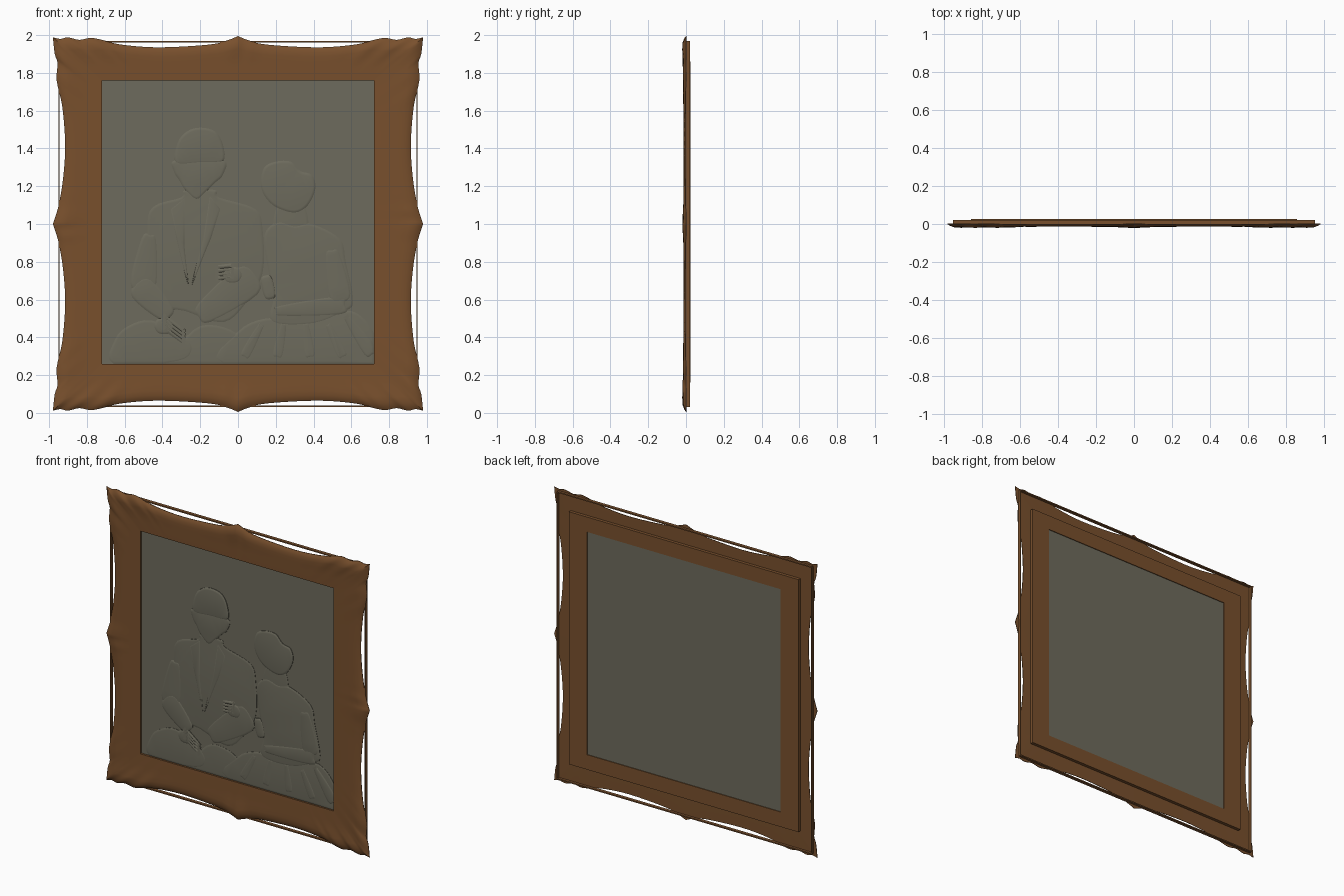
import bpy, bmesh, math
from mathutils import Vector

cube = bpy.data.objects.get("Cube")
if cube:
    bpy.data.objects.remove(cube)


def material(name, colour):
    mat = bpy.data.materials.new(name)
    mat.use_nodes = True
    mat.diffuse_color = colour
    mat.node_tree.nodes["Principled BSDF"].inputs["Base Color"].default_value = colour
    return mat


wood = material("brown wood", (0.19, 0.08, 0.026, 1))
stone = material("grey stone", (0.155, 0.148, 0.11, 1))


def finish(name, bm, mat, smooth=True):
    bmesh.ops.recalc_face_normals(bm, faces=bm.faces)
    mesh = bpy.data.meshes.new(name)
    bm.to_mesh(mesh)
    bm.free()
    obj = bpy.data.objects.new(name, mesh)
    bpy.context.collection.objects.link(obj)
    mesh.materials.append(mat)
    if smooth:
        bpy.ops.object.select_all(action='DESELECT')
        obj.select_set(True)
        bpy.context.view_layer.objects.active = obj
        bpy.ops.object.shade_smooth_by_angle(angle=math.radians(30))
    return obj


def box(name, low, high, mat):
    low, high = Vector(low), Vector(high)
    bm = bmesh.new()
    bmesh.ops.create_cube(bm, size=1)
    for v in bm.verts:
        v.co = (low + high) / 2 + v.co * (high - low)
    return finish(name, bm, mat, False)


def spline(points, steps, closed):
    """Round off a short list of points into a flowing curve."""
    pts = [Vector(p) for p in points]
    n = len(pts)
    pick = (lambda i: pts[i % n]) if closed else (lambda i: pts[max(0, min(n - 1, i))])
    out = []
    for i in range(n if closed else n - 1):
        a, b, c, d = (pick(i + k) for k in (-1, 0, 1, 2))
        for s in range(steps):
            t = s / steps
            out.append(b + (c - a) * t / 2 + (a * 2 - b * 5 + c * 4 - d) * t * t / 2
                       + (b * 3 - a - c * 3 + d) * t ** 3 / 2)
    return out if closed else out + [pts[-1]]


# Carved frame: scalloped outline of one quarter, mirrored to all four
HALF_X, HALF_Z, MID = 0.72, 0.75, 1.01
top_edge = spline([(0, .995), (.05, .975), (.15, .95), (.42, .935), (.62, .95), (.72, .975),
                   (.78, .985), (.84, .975), (.9, .988), (.94, .98), (.98, .988)], 4, False)
side_edge = spline([(.98, .988), (.97, .9), (.955, .85), (.96, .76), (.93, .62), (.915, .42),
                    (.925, .25), (.945, .12), (.96, .06), (.98, 0)], 4, False)
quarter = []
for p in top_edge:
    quarter.append((p, Vector((p.x * HALF_X / .98, HALF_Z))))
for p in side_edge[1:]:
    quarter.append((p, Vector((HALF_X, p.y * HALF_Z / .988))))
half = quarter + [(Vector((o.x, -o.y)), Vector((i.x, -i.y))) for o, i in quarter[-2::-1]]
whole = half + [(Vector((-o.x, o.y)), Vector((-i.x, i.y))) for o, i in half[-2:0:-1]]

# Cross-section as (distance across, depth, extra carving depth)
section = [(0, .004, 0), (0, -.01, 0), (.3, -.012, 0), (.55, -.012, -.002), (.72, -.013, -.007),
           (.85, -.011, -.008), (.95, -.006, -.003), (1, 0, 0), (1, .003, 0), (.6, .004, 0)]
bm = bmesh.new()
loops = []
for outer, inner in whole:
    reach = max(abs(outer.x), abs(outer.y))
    ornament = max(0, min(1, (reach - .93) / .05))
    ripple = .7 + .3 * math.cos((outer.x - outer.y) * 50)
    ring = []
    for across, depth, carve in section:
        p = inner.lerp(outer, across)
        ring.append(bm.verts.new((p.x, depth + carve * ornament * ripple,
                                  1 + p.y + .01 * (1 - across))))
    loops.append(ring)
for k, ring in enumerate(loops):
    after = loops[(k + 1) % len(loops)]
    for j in range(len(section)):
        m = (j + 1) % len(section)
        bm.faces.new((ring[j], ring[m], after[m], after[j]))
finish("carved_frame", bm, wood)

# Rear rebate around the panel
REB, BACK = .855, .025
for name, side in (("left", 1), ("right", -1)):
    xs = sorted((side * HALF_X, side * REB))
    box("rebate_" + name, (xs[0], 0, .16), (xs[1], BACK, 1.86), wood)
for name, side in (("top", 1), ("bottom", -1)):
    zs = sorted((MID + side * HALF_Z, MID + side * .85))
    box("rebate_" + name, (-HALF_X, 0, zs[0]), (HALF_X, BACK, zs[1]), wood)

# Thin straight battens behind the scalloped edges
for name, side in (("left", 1), ("right", -1)):
    x = side * .948
    box("batten_" + name, (x - .003, -.002, .035), (x + .003, .02, 1.965), wood)
for name, z in (("top", 1.966), ("bottom", .036)):
    box("batten_" + name, (-.948, -.002, z - .004), (.948, .02, z + .004), wood)

# Picture panel
FRONT = .004
box("panel", (-HALF_X, FRONT, MID - HALF_Z), (HALF_X, .02, MID + HALF_Z), stone)


def relief(name, points, height, round_off=True):
    """Low raised shape with a rolled edge; points are in hundredths."""
    pts = [Vector(p) / 100 for p in points]
    if round_off:
        pts = spline(pts, 4, True)
    bm = bmesh.new()
    low, high = MID - HALF_Z, HALF_X
    verts = [bm.verts.new((max(-high, min(high, p.x)), FRONT + .001, max(low, p.y))) for p in pts]
    face = bm.faces.new(verts)
    face.normal_update()
    if face.normal.y > 0:
        face.normal_flip()
    for inset, rise in ((0, .5), (.006, .35), (.008, .15)):
        if inset:
            bmesh.ops.inset_region(bm, faces=[face], thickness=inset, depth=0)
        else:
            grown = bmesh.ops.extrude_face_region(bm, geom=[face])["geom"]
            face = [g for g in grown if isinstance(g, bmesh.types.BMFace)][0]
        for v in face.verts:
            v.co.y -= height * rise
    bmesh.ops.triangulate(bm, faces=[f for f in bm.faces if len(f.verts) > 4])
    return finish(name, bm, stone)


def limb(name, start, end, wide, narrow, height):
    """Tapered rounded bar for arms, fingers and folds."""
    a, b = Vector(start), Vector(end)
    n = (b - a).orthogonal().normalized()
    along = (b - a).normalized()
    relief(name, [a + n * wide, a - along * wide * .6, a - n * wide,
                  b - n * narrow, b + along * narrow * .6, b + n * narrow], height)


# Seated man
relief("man_thigh_right", [(-66, 26), (-65, 39), (-58, 46), (-46, 49), (-30, 42), (-24, 34),
                           (-32, 27)], .006)
relief("man_thigh_left", [(-48, 26), (-34, 34), (-20, 46), (-4, 44), (2, 36), (-6, 26)], .005)
relief("man_jacket", [(-28, 118), (-30, 114), (-45, 109), (-48, 96), (-46, 60), (-28, 54),
                      (-8, 48), (4, 58), (13, 74), (13, 97), (9, 108), (-10, 114), (-12, 118)], .006)
relief("man_face", [(-33, 134), (-34, 128), (-31, 123), (-28, 118), (-22, 113), (-17, 117),
                    (-12, 122), (-8, 126), (-8, 134)], .009)
relief("man_hair", [(-33, 132), (-32, 143), (-27, 149), (-20, 151), (-12, 149), (-8, 142),
                    (-8, 133), (-20, 132)], .01)
relief("man_lapel_right", [(-28, 114), (-36, 108), (-33, 92), (-26, 66), (-28, 90)], .008, False)
relief("man_lapel_left", [(-15, 115), (-9, 108), (-14, 92), (-25, 66), (-19, 92)], .008, False)
limb("man_upper_arm_right", (-47, 92), (-50, 68), 4, 7, .008)
limb("man_forearm_right", (-51, 66), (-38, 53), 7, 5, .009)
limb("man_forearm_left", (5, 70), (-18, 53), 9, 6, .008)

# Woman
limb("woman_neck", (28, 110), (28, 97), 7, 9, .005)
relief("woman_skirt", [(-8, 26), (0, 43), (15, 50), (40, 50), (60, 54), (72, 42), (72, 26)], .006)
relief("woman_body", [(21, 101), (14, 94), (16, 76), (19, 62), (18, 48), (40, 47), (57, 54),
                      (61, 60), (57, 80), (54, 92), (39, 100), (30, 99)], .007)
relief("woman_head", [(12, 122), (14, 130), (20, 133), (28, 133), (33, 128), (39, 126),
                      (41, 119), (37, 110), (30, 106), (20, 109), (14, 115)], .009)
limb("woman_upper_arm", (50, 84), (54, 62), 4, 6, .009)
limb("woman_forearm", (54, 57), (22, 54), 5, 3, .009)
limb("woman_hand", (15, 71), (17, 62), 3, 3, .01)
limb("shawl_end", (58, 50), (70, 33), 2, 4, .009)

# Skirt folds fanning out from the lap
for k in range(4):
    limb("skirt_fold_%d" % k, (12 + 12 * k, 46), (4 + 17 * k, 31), 2, 3, .0075)

# Hands: a palm and four fingers each
for name, palm, reach, slope in (("right", Vector((-39, 48)), 10, -.75), ("left", Vector((-3, 75)), -8, .1)):
    limb("man_palm_" + name, palm - Vector((3, 2)), palm + Vector((3, -2)), 4, 4, .01)
    for k in range(4):
        root = palm + Vector((0, 3 - 2 * k))
        limb("man_finger_%s_%d" % (name, k), root, root + Vector((reach, reach * slope)), 1.2, .9, .011)
